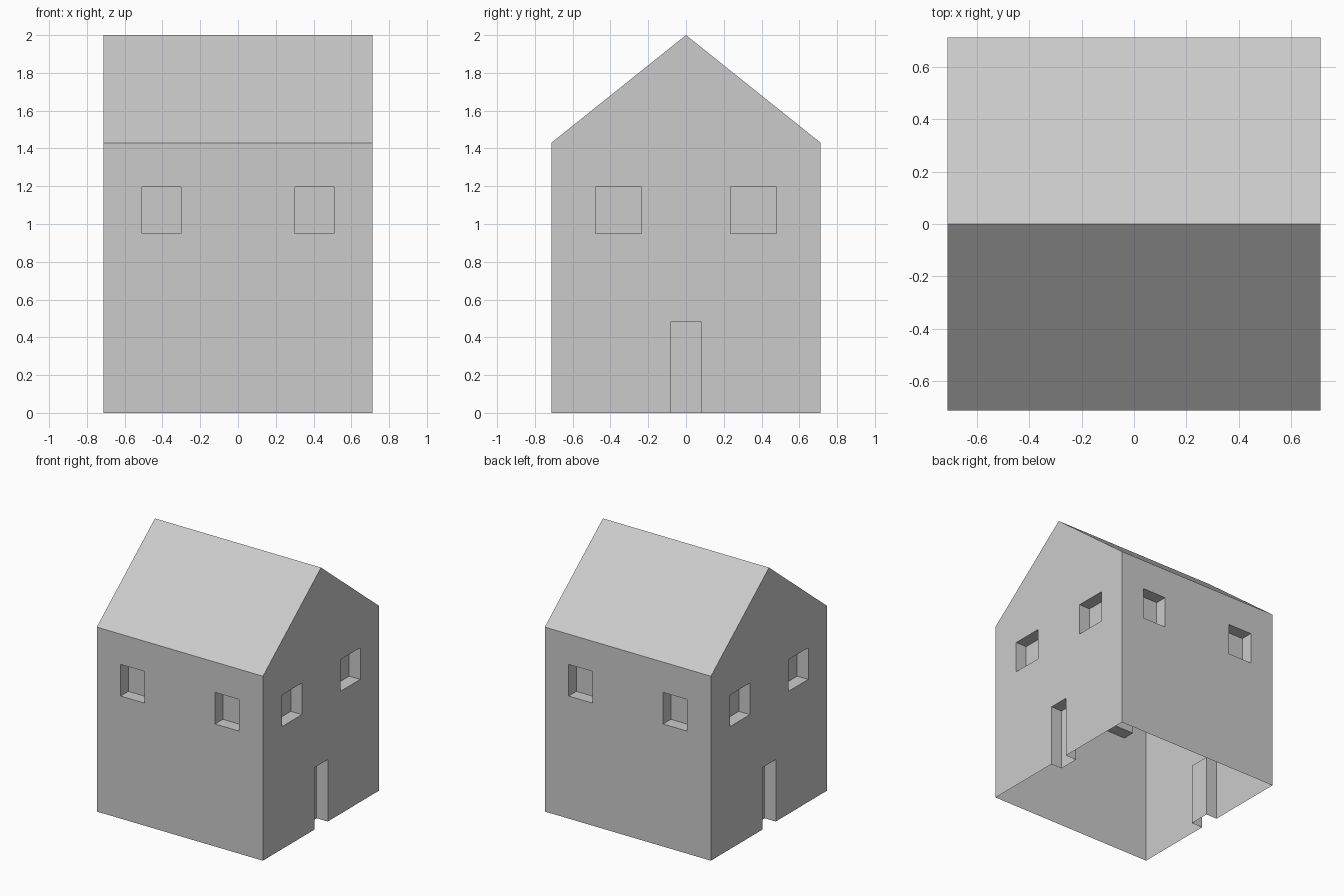
import bpy
import bmesh
from mathutils import Matrix, Vector

cube = bpy.data.objects.get("Cube")
if cube:
    bpy.data.objects.remove(cube, do_unlink=True)

HALF = 0.7125          # half width of the square plan
EAVE, RIDGE = 1.43, 2.0
DEPTH = 0.095          # how far openings are set into the walls

grey = bpy.data.materials.new("plain_grey")
grey.use_nodes = True
colour = (0.6, 0.6, 0.6, 1)
grey.diffuse_color = colour
grey.node_tree.nodes["Principled BSDF"].inputs["Base Color"].default_value = colour


def make_object(name, bm):
    bmesh.ops.recalc_face_normals(bm, faces=bm.faces[:])
    mesh = bpy.data.meshes.new(name)
    bm.to_mesh(mesh)
    bm.free()
    mesh.materials.append(grey)
    obj = bpy.data.objects.new(name, mesh)
    bpy.context.collection.objects.link(obj)
    return obj


def add_box(bm, low, high):
    low, high = Vector(low), Vector(high)
    place = Matrix.Translation((low + high) / 2) @ Matrix.Diagonal((*(high - low), 1))
    bmesh.ops.create_cube(bm, size=1, matrix=place)


# House body: gable profile extruded along x
bm = bmesh.new()
profile = [(-HALF, 0), (HALF, 0), (HALF, EAVE), (0, RIDGE), (-HALF, EAVE)]
gable = bm.faces.new([bm.verts.new((-HALF, y, z)) for y, z in profile])
sweep = bmesh.ops.extrude_face_region(bm, geom=[gable], use_keep_orig=True)
moved = [v for v in sweep["geom"] if isinstance(v, bmesh.types.BMVert)]
bmesh.ops.translate(bm, verts=moved, vec=(2 * HALF, 0, 0))
house = make_object("house_shell", bm)

# Recesses: two windows on every wall, a door on each gable wall
bm = bmesh.new()
inner, outer = HALF - DEPTH, HALF + 0.1
for side in (-1, 1):
    near, far = sorted((side * inner, side * outer))
    for hand in (-1, 1):
        a, b = sorted((hand * 0.303, hand * 0.508))
        add_box(bm, (a, near, 0.95), (b, far, 1.195))
        a, b = sorted((hand * 0.235, hand * 0.48))
        add_box(bm, (near, a, 0.95), (far, b, 1.195))
    add_box(bm, (near, -0.082, -0.1), (far, 0.082, 0.48))
cutter = make_object("opening_cutter", bm)
cutter.hide_render = True

cut = house.modifiers.new("openings", "BOOLEAN")
cut.operation = "DIFFERENCE"
cut.solver = "EXACT"
cut.object = cutter
graph = bpy.context.evaluated_depsgraph_get()
result = bpy.data.meshes.new_from_object(house.evaluated_get(graph))
house.modifiers.clear()
house.data = result
bpy.data.objects.remove(cutter, do_unlink=True)

# Open underside: the shell has no floor
bm = bmesh.new()
bm.from_mesh(house.data)
floor = [f for f in bm.faces if all(abs(v.co.z) < 0.001 for v in f.verts)]
bmesh.ops.delete(bm, geom=floor, context="FACES")
bm.to_mesh(house.data)
bm.free()
house.data.name = "house_shell"
